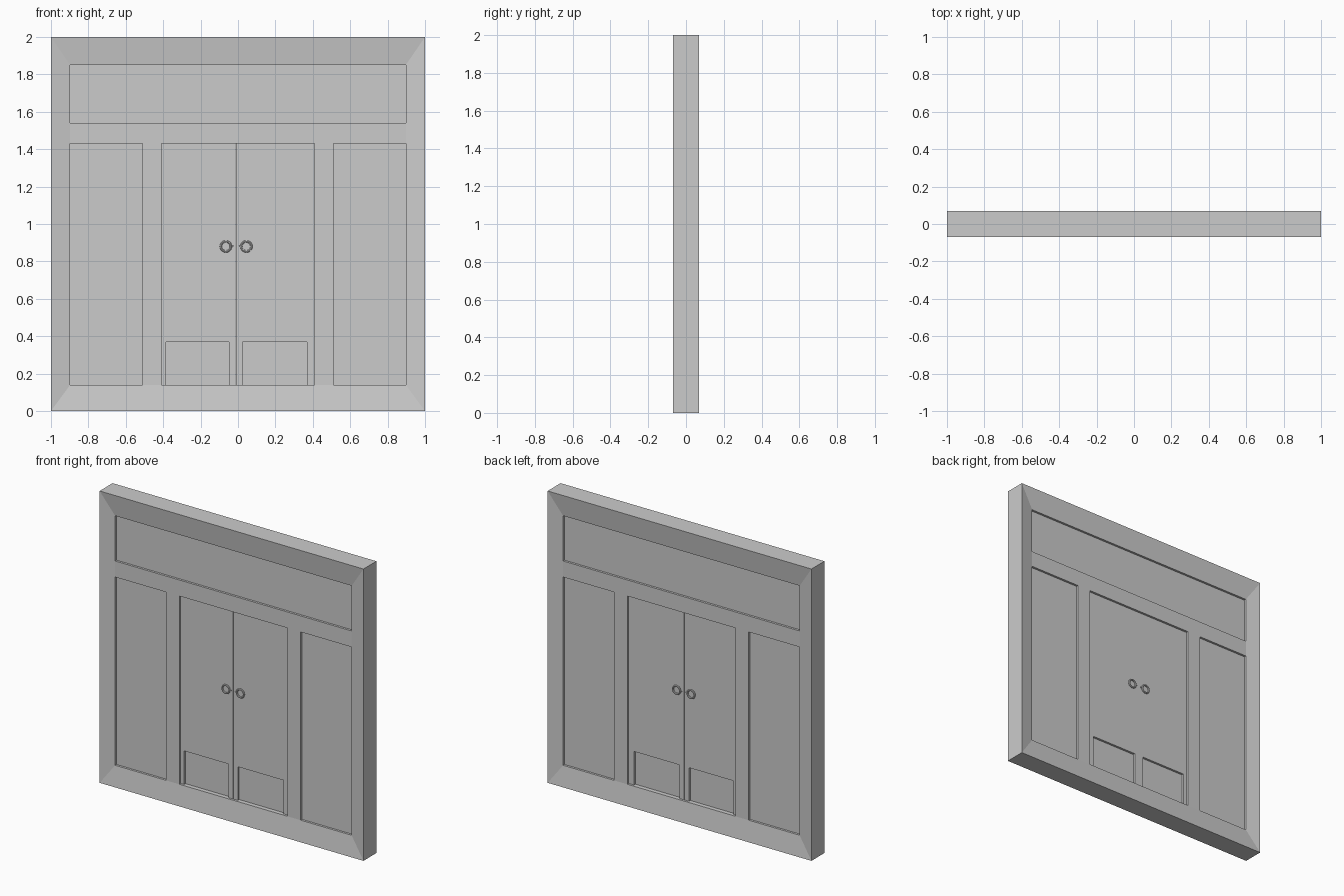
import bpy, bmesh, math

old = bpy.data.objects.get("Cube")
if old:
    bpy.data.objects.remove(old, do_unlink=True)

grey = bpy.data.materials.new("plain_grey")
grey.use_nodes = True
COLOUR = (0.6, 0.6, 0.6, 1)
grey.diffuse_color = COLOUR
for node in grey.node_tree.nodes:
    if node.type == 'BSDF_PRINCIPLED':
        node.inputs["Base Color"].default_value = COLOUR

# Main levels: the outer rim, the flat rails, the panels and the kick plates
RIM, RAIL, PANEL, KICK = 0.07, 0.05, 0.035, 0.02
SIDE, SILL, DOOR_TOP, HEAD = 0.897, 0.14, 1.43, 1.85
DOOR, JAMB, SPLIT = 0.41, 0.51, -0.012


def finish(name, bm):
    bmesh.ops.recalc_face_normals(bm, faces=bm.faces)
    mesh = bpy.data.meshes.new(name)
    bm.to_mesh(mesh)
    bm.free()
    mesh.materials.append(grey)
    obj = bpy.data.objects.new(name, mesh)
    bpy.context.collection.objects.link(obj)
    return obj


def slab(name, outline, half):
    """Extrude an (x, z) outline from y = -half to y = +half."""
    bm = bmesh.new()
    face = bm.faces.new([bm.verts.new((x, -half, z)) for x, z in outline])
    out = bmesh.ops.extrude_face_region(bm, geom=[face])
    verts = [g for g in out["geom"] if isinstance(g, bmesh.types.BMVert)]
    bmesh.ops.translate(bm, verts=verts, vec=(0, 2 * half, 0))
    return finish(name, bm)


def rect(x0, x1, z0, z1):
    return [(x0, z0), (x1, z0), (x1, z1), (x0, z1)]


# Mitred surround, sloping in towards the openings on both faces
bm = bmesh.new()
outer, inner = rect(-1, 1, 0, 2), rect(-SIDE, SIDE, SILL, HEAD)
loops = [[bm.verts.new((x, y, z)) for x, z in pts]
         for pts, y in ((outer, -RIM), (inner, -RAIL), (inner, RAIL), (outer, RIM))]
for a, b in zip(loops, loops[1:] + loops[:1]):
    for i in range(4):
        j = (i + 1) % 4
        bm.faces.new((a[i], a[j], b[j], b[i]))
finish("surround", bm)

# Rail above the doors and the panel over it
slab("transom_rail", rect(-SIDE, SIDE, DOOR_TOP, 1.54), RAIL)
slab("transom_panel", rect(-SIDE, SIDE, 1.54, HEAD), PANEL)

# Posts and side panels
for side, s in (("left", 1), ("right", -1)):
    slab(side + "_post", rect(s * DOOR, s * JAMB, SILL, DOOR_TOP), RAIL)
    slab(side + "_side_panel", rect(s * JAMB, s * SIDE, SILL, DOOR_TOP), PANEL)

# Door leaves with a notch at the foot that holds a recessed kick plate
for side, s, k0, k1, knob in (("left", 1, 0.023, 0.37, 0.045),
                              ("right", -1, -0.047, -0.384, -0.065)):
    hinge, meet, top = s * DOOR, SPLIT + s * 0.001, 0.37
    slab(side + "_door", [(meet, SILL), (k0, SILL), (k0, top), (k1, top),
                          (k1, SILL), (hinge, SILL), (hinge, DOOR_TOP),
                          (meet, DOOR_TOP)], PANEL)
    slab(side + "_kick_plate", rect(k0, k1, SILL, top), KICK)

    # Ring pull and its pin on each face
    for face, f in (("front", -1), ("back", 1)):
        bpy.ops.mesh.primitive_torus_add(
            major_segments=20, minor_segments=8, major_radius=0.027,
            minor_radius=0.006, location=(knob, f * (PANEL + 0.004), 0.88),
            rotation=(math.pi / 2, 0, 0))
        ring = bpy.context.object
        ring.name = f"{side}_{face}_ring_pull"
        ring.data.materials.append(grey)
        bpy.ops.object.shade_smooth_by_angle()
        bpy.ops.mesh.primitive_cylinder_add(
            vertices=8, radius=0.004, depth=0.012,
            location=(knob - s * 0.034, f * (PANEL + 0.003), 0.88),
            rotation=(0, math.pi / 2, 0))
        pin = bpy.context.object
        pin.name = f"{side}_{face}_pull_pin"
        pin.data.materials.append(grey)
